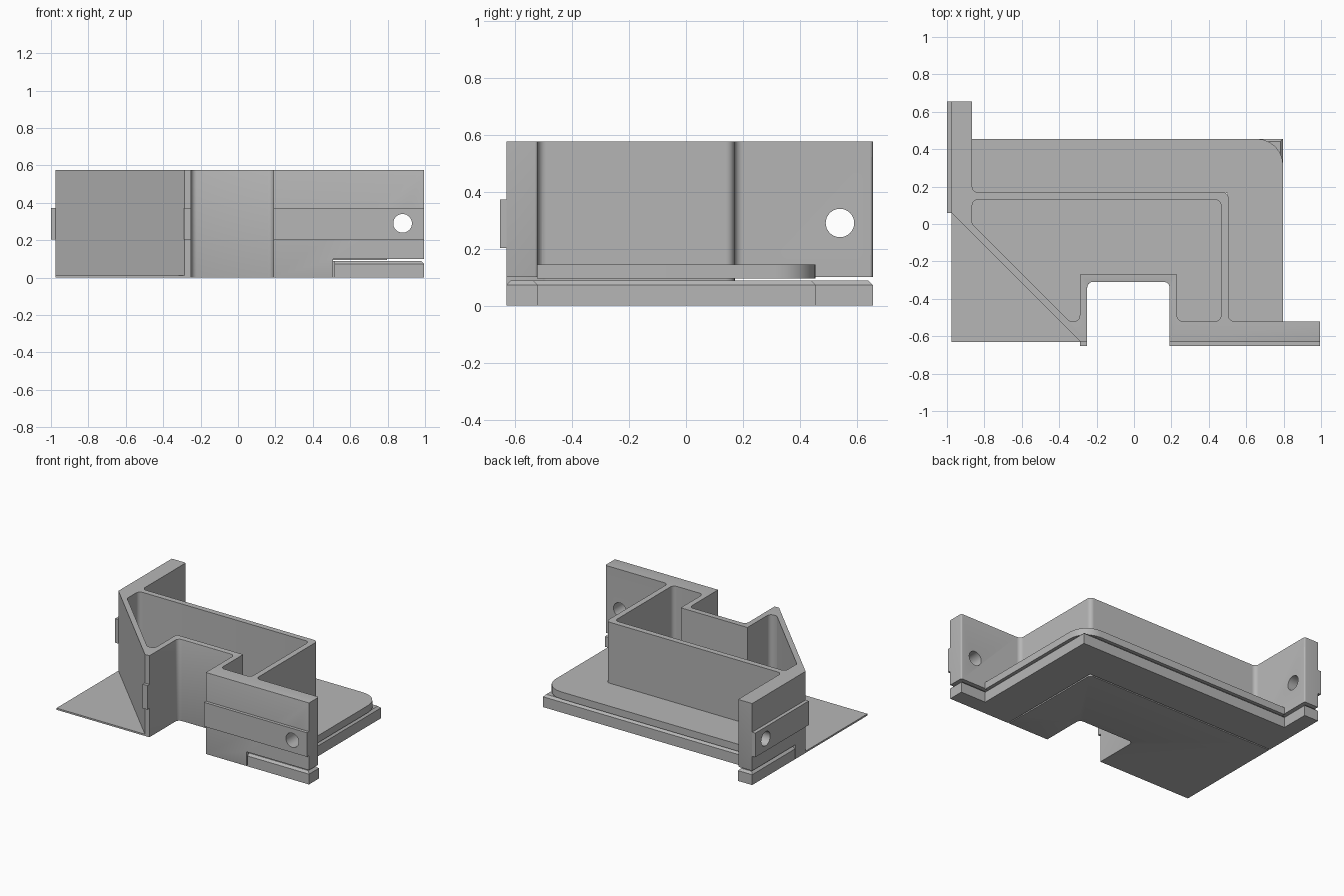
import bpy, bmesh, math
from mathutils import Vector

if "Cube" in bpy.data.objects:
    bpy.data.objects.remove(bpy.data.objects["Cube"])

grey = bpy.data.materials.new("plain grey")
grey.diffuse_color = (0.47, 0.47, 0.47, 1)
grey.use_nodes = True
grey.node_tree.nodes["Principled BSDF"].inputs["Base Color"].default_value = grey.diffuse_color
H = 0.575          # full wall height
FLANGE_Z = 0.1     # underside of the flanges


def finish(name, bm):
    bmesh.ops.recalc_face_normals(bm, faces=bm.faces)
    me = bpy.data.meshes.new(name)
    bm.to_mesh(me)
    bm.free()
    me.materials.append(grey)
    ob = bpy.data.objects.new(name, me)
    bpy.context.collection.objects.link(ob)
    return ob


def rounded(points, steps=6):
    """Outline from (x, y, corner radius) points."""
    out = []
    n = len(points)
    for i, (x, y, r) in enumerate(points):
        p = Vector((x, y))
        if not r:
            out.append(p)
            continue
        a = (Vector(points[i - 1][:2]) - p).normalized()
        b = (Vector(points[(i + 1) % n][:2]) - p).normalized()
        half = a.angle(b) / 2
        centre = p + (a + b).normalized() * r / math.sin(half)
        s = p + a * r / math.tan(half) - centre
        e = p + b * r / math.tan(half) - centre
        turn = s.angle_signed(e)
        for k in range(steps + 1):
            t = -turn * k / steps
            c, d = math.cos(t), math.sin(t)
            out.append(centre + Vector((s.x * c - s.y * d, s.x * d + s.y * c)))
    return out


def prism(name, points, z0, z1):
    bm = bmesh.new()
    face = bm.faces.new([bm.verts.new((p.x, p.y, z0)) for p in rounded(points)])
    res = bmesh.ops.extrude_face_region(bm, geom=[face])
    for v in res["geom"]:
        if isinstance(v, bmesh.types.BMVert):
            v.co.z = z1
    return finish(name, bm)


def box(name, x0, x1, y0, y1, z0, z1):
    return prism(name, [(x0, y0, 0), (x1, y0, 0), (x1, y1, 0), (x0, y1, 0)], z0, z1)


def cut(target, cutter):
    mod = target.modifiers.new("cut", "BOOLEAN")
    mod.operation, mod.solver, mod.object = "DIFFERENCE", "EXACT", cutter
    bpy.context.view_layer.objects.active = target
    bpy.ops.object.modifier_apply(modifier=mod.name)
    bpy.data.objects.remove(cutter)


def bevel(ob, width, segments, rule):
    """Bevel the edges whose two ends satisfy the rule."""
    bm = bmesh.new()
    bm.from_mesh(ob.data)
    bmesh.ops.remove_doubles(bm, verts=bm.verts, dist=1e-5)
    edges = [e for e in bm.edges if len(e.link_faces) == 2
             and e.calc_face_angle(0) > 0.6
             and rule(e.verts[0].co, e.verts[1].co)]
    bmesh.ops.bevel(bm, geom=edges, offset=width, segments=segments,
                    profile=0.5, affect="EDGES", clamp_overlap=True)
    bm.to_mesh(ob.data)
    bm.free()


def hole(ob, loc, axis):
    rot = (math.pi / 2, 0, 0) if axis == "y" else (0, math.pi / 2, 0)
    bpy.ops.mesh.primitive_cylinder_add(vertices=32, radius=0.05, depth=0.4,
                                        location=loc, rotation=rot)
    cut(ob, bpy.context.object)


# walled body with two end flanges and a front notch
body = prism("walled_body", [
    (-0.975, 0.06, 0), (-0.285, -0.63, 0), (-0.25, -0.63, 0),
    (-0.25, -0.31, 0.03), (0.19, -0.31, 0.03), (0.19, -0.63, 0),
    (0.995, -0.63, 0), (0.995, -0.52, 0.01), (0.505, -0.52, 0.03),
    (0.505, 0.17, 0.03), (-0.865, 0.17, 0.03), (-0.865, 0.655, 0.01),
    (-0.975, 0.655, 0)], 0, H)

# clearance under each flange
cut(body, box("front_clearance", 0.508, 1.2, -0.8, -0.4, -0.1, FLANGE_Z))
cut(body, box("left_clearance", -1.2, -0.8, 0.172, 0.8, -0.1, FLANGE_Z))


# softened edges of the notch, front and flange undersides
def soft(a, b):
    if abs(a.z - b.z) > 1e-4:
        return False
    m = (a + b) / 2
    notch = -0.256 < m.x < 0.2 and -0.64 < m.y < -0.285
    front = m.y < -0.625 and m.x > 0
    under = abs(m.z - FLANGE_Z) < 1e-3 and (
        m.x > 0.99 or m.y > 0.65 or (m.x < -0.97 and m.y > 0.18))
    return notch and m.z > -1 and a.z in (b.z,) or front or under


bevel(body, 0.013, 3, soft)

# open pocket inside the walls
cut(body, prism("pocket", [
    (-0.865, 0.0, 0.02), (-0.345, -0.52, 0.03), (-0.29, -0.52, 0.03),
    (-0.29, -0.27, 0), (0.23, -0.27, 0), (0.23, -0.52, 0.03),
    (0.465, -0.52, 0.03), (0.465, 0.13, 0.03), (-0.865, 0.13, 0.03)], 0.03, 0.8))

# raised strips along the outer faces
S0, S1 = 0.203, 0.373
strips = [box("front_strip", 0.19, 0.995, -0.652, -0.628, S0, S1),
          box("notch_strip", -0.29, -0.25, -0.652, -0.628, S0, S1),
          box("left_strip", -1.0, -0.973, 0.06, 0.655, S0, S1)]

# mounting holes through flanges and strips
for ob in (body, strips[0]):
    hole(ob, (0.88, -0.6, 0.29), "y")
for ob in (body, strips[2]):
    hole(ob, (-0.93, 0.54, 0.29), "x")

# thin triangular foot plate outside the diagonal wall
foot = prism("corner_foot_plate",
             [(-0.975, -0.63, 0), (-0.285, -0.63, 0), (-0.975, 0.06, 0)], 0, 0.012)

# ledge slab around the back and right walls
ledge = prism("ledge_slab", [
    (-0.868, 0.165, 0), (0.5, 0.165, 0), (0.5, -0.523, 0), (0.797, -0.523, 0),
    (0.797, 0.455, 0.14), (-0.868, 0.455, 0)], 0.095, 0.145)

# separate angled base below the ledge and flanges
base = prism("angled_base", [
    (-0.975, 0.18, 0), (0.515, 0.18, 0), (0.515, -0.63, 0), (0.995, -0.63, 0),
    (0.995, -0.52, 0), (0.797, -0.52, 0), (0.797, 0.455, 0),
    (-0.865, 0.455, 0), (-0.865, 0.655, 0), (-0.975, 0.655, 0)], 0, 0.088)


def base_rim(a, b):
    m = (a + b) / 2
    inner = abs(m.y - 0.18) < 1e-3 or abs(m.x - 0.515) < 1e-3
    return min(a.z, b.z) > 0.08 and not inner


bevel(base, 0.015, 1, base_rim)

# smooth fillets, keep hard edges sharp
for ob in (body, ledge, strips[0], strips[2]):
    bpy.ops.object.select_all(action="DESELECT")
    ob.select_set(True)
    bpy.context.view_layer.objects.active = ob
    bpy.ops.object.shade_smooth_by_angle(angle=math.radians(32))
